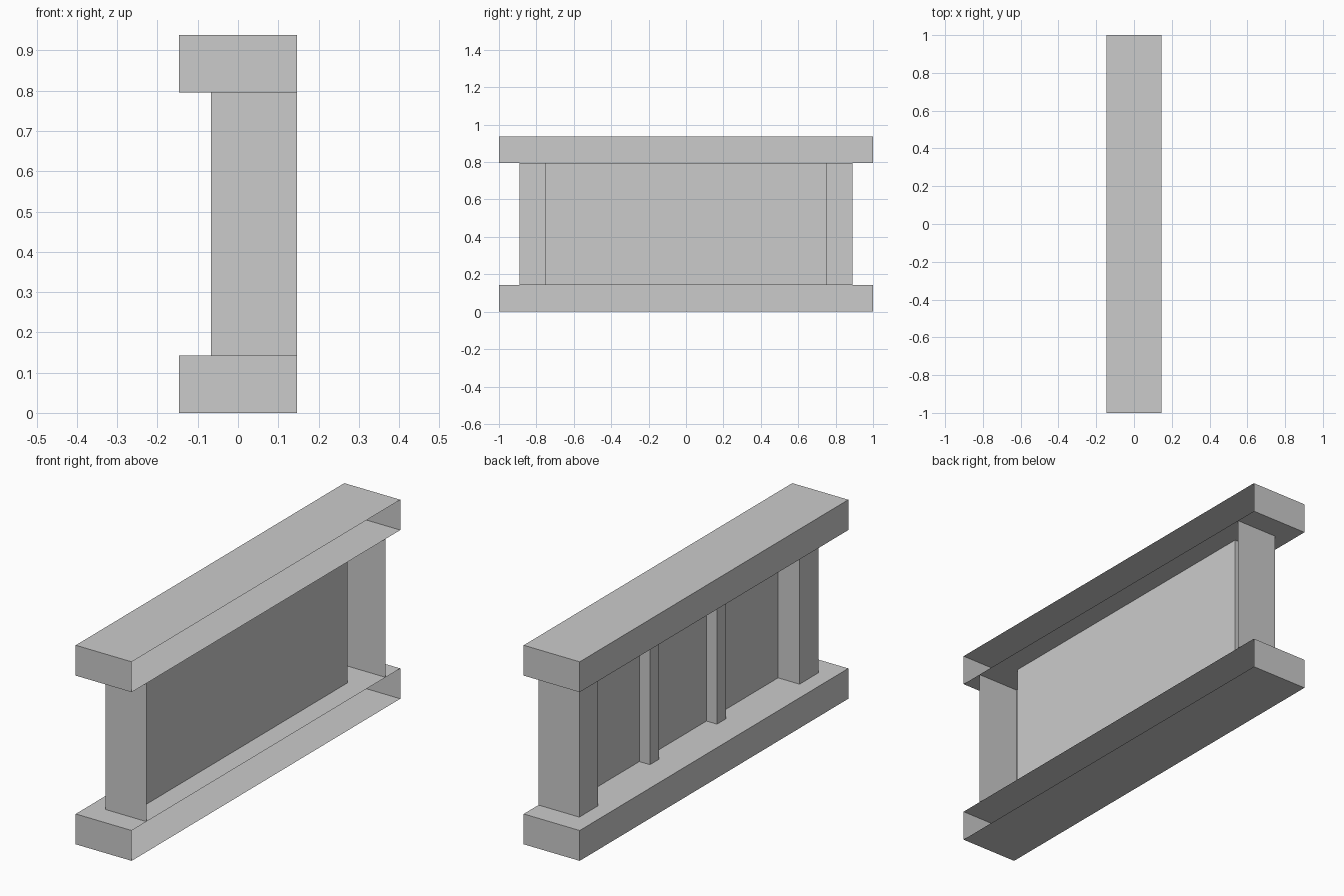
import bpy, bmesh

cube = bpy.data.objects.get("Cube")
if cube:
    bpy.data.objects.remove(cube, do_unlink=True)

GREY = (0.6, 0.6, 0.6, 1.0)
mat = bpy.data.materials.new("plain_grey")
mat.use_nodes = True
mat.diffuse_color = GREY
mat.node_tree.nodes["Principled BSDF"].inputs["Base Color"].default_value = GREY

OPEN_X, BACK_X, PANEL_X, MULLION_X = 0.146, -0.067, 0.045, -0.01
RAIL, TOP = 0.143, 0.938
POST_OUT, POST_IN = 0.89, 0.75


def finish(name, bm):
    mesh = bpy.data.meshes.new(name)
    bm.to_mesh(mesh)
    bm.free()
    mesh.materials.append(mat)
    bpy.context.collection.objects.link(bpy.data.objects.new(name, mesh))


def rail(name, z):
    """Long box with its +x side left open."""
    bm = bmesh.new()
    bmesh.ops.create_cube(bm, size=1)
    for v in bm.verts:
        v.co.x *= 2 * OPEN_X
        v.co.y *= 2
        v.co.z = z + (v.co.z + 0.5) * RAIL
    bm.normal_update()
    side = [f for f in bm.faces if f.normal.x > 0.9]
    bmesh.ops.delete(bm, geom=side, context='FACES_ONLY')
    finish(name, bm)


def wall(name, path):
    """Upright sheet between the rails that follows a plan path."""
    bm = bmesh.new()
    low = [bm.verts.new((x, y, RAIL)) for x, y in path]
    high = [bm.verts.new((x, y, TOP - RAIL)) for x, y in path]
    for i in range(len(path) - 1):
        bm.faces.new((low[i], low[i + 1], high[i + 1], high[i]))
    finish(name, bm)


# Top and bottom rails
rail("bottom_rail", 0)
rail("top_rail", TOP - RAIL)

# Channel-shaped end posts, open towards +x
post = [(PANEL_X, -POST_IN), (BACK_X, -POST_IN),
        (BACK_X, -POST_OUT), (OPEN_X, -POST_OUT)]
wall("front_post", post)
wall("back_post", [(x, -y) for x, y in reversed(post)])

# Recessed panel between the posts
wall("panel", [(PANEL_X, -POST_IN), (PANEL_X, POST_IN)])

# Two thin mullions on the panel's -x side
for name, y in (("front_mullion", -0.25), ("back_mullion", 0.25)):
    h = 0.033
    wall(name, [(PANEL_X, y + h), (MULLION_X, y + h),
                (MULLION_X, y - h), (PANEL_X, y - h)])
